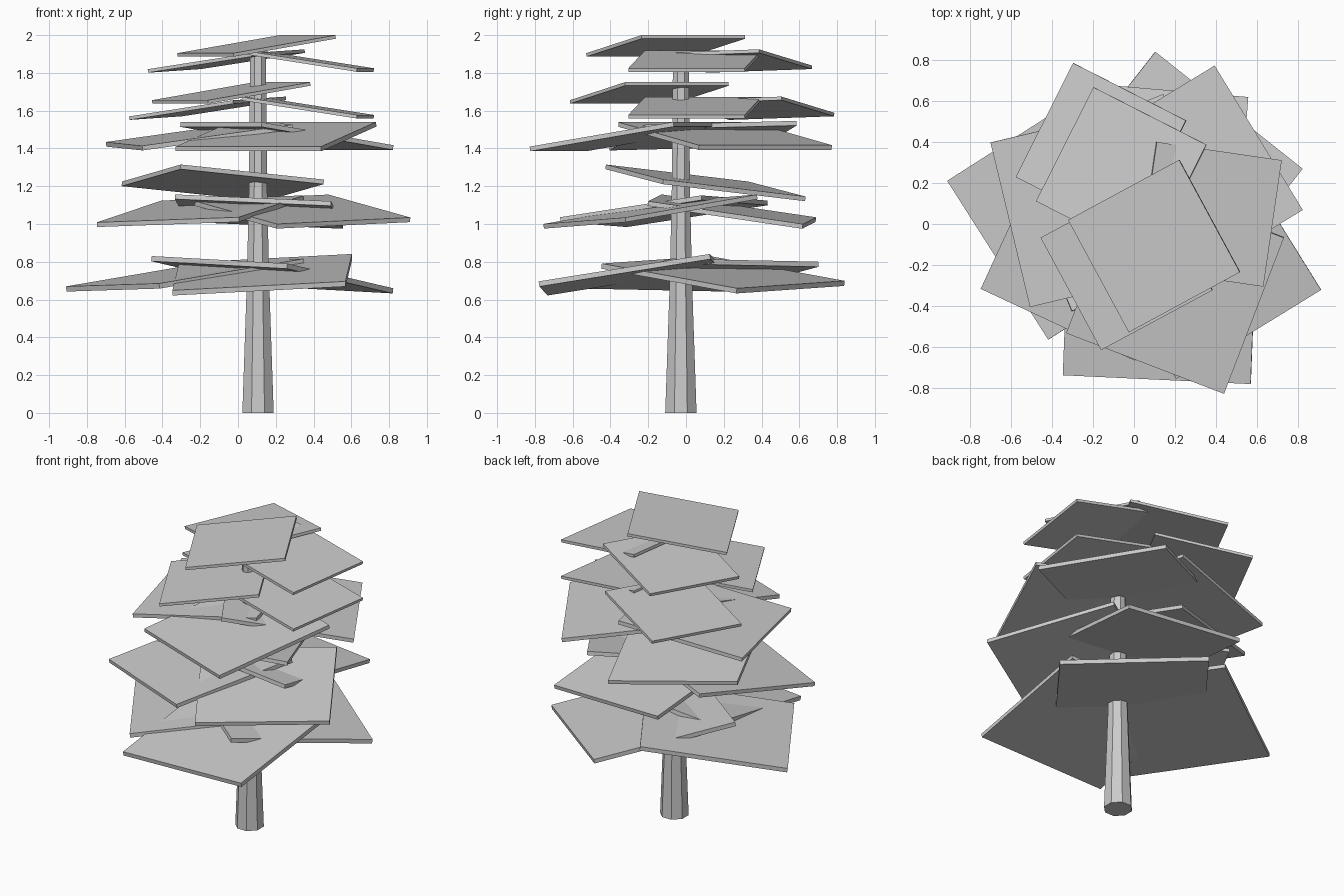
import bpy, bmesh
from math import radians, cos, sin, pi
from mathutils import Matrix, Vector

if "Cube" in bpy.data.objects:
    bpy.data.objects.remove(bpy.data.objects["Cube"])


def finish(bm, name):
    bmesh.ops.recalc_face_normals(bm, faces=bm.faces)
    mesh = bpy.data.meshes.new(name)
    bm.to_mesh(mesh)
    bm.free()
    obj = bpy.data.objects.new(name, mesh)
    bpy.context.collection.objects.link(obj)
    return obj


def trunk(x, y, profile, sides=8):
    """Tapered octagonal trunk; profile holds (height, flat radius)."""
    bm = bmesh.new()
    rings = []
    for z, r in profile:
        r /= cos(pi / sides)
        angles = [2 * pi * (i + 0.5) / sides for i in range(sides)]
        rings.append([bm.verts.new((x + r * cos(a), y + r * sin(a), z)) for a in angles])
    for low, high in zip(rings, rings[1:]):
        for i in range(sides):
            j = (i + 1) % sides
            bm.faces.new((low[i], low[j], high[j], high[i]))
    bm.faces.new(rings[0])
    bm.faces.new(rings[-1])
    return finish(bm, "trunk")


def foliage_slab(name, size, x, y, z, yaw, droop, roll):
    """Square slab, top centre at (x, y, z), drooping towards its yaw direction."""
    thick = 0.03 * size
    rot = (Matrix.Rotation(radians(yaw), 4, 'Z') @ Matrix.Rotation(radians(droop), 4, 'Y')
           @ Matrix.Rotation(radians(roll), 4, 'X'))
    mat = (Matrix.Translation((x, y, z)) @ rot @ Matrix.Translation((0, 0, -thick / 2))
           @ Matrix.Diagonal((size, size, thick, 1)))
    bm = bmesh.new()
    bmesh.ops.create_cube(bm, size=1, matrix=mat)
    return finish(bm, name)


trunk(0.106, -0.027, [(0, 0.083), (0.7, 0.059), (1.2, 0.048), (1.9, 0.042)])

# Foliage tiers, bottom to top: slab size, then x, y, z, yaw, droop, roll
tiers = [
    (0.918, [(-0.282, 0.068, 0.743, 212.6, 8.2, 1.0),
             (0.128, -0.306, 0.745, 267.8, 9.1, 3.0),
             (0.183, 0.197, 0.745, 51.9, 8.2, 2.5)]),
    (0.83, [(-0.20, -0.118, 1.08, 245.3, 8.0, 1.9),
            (0.342, -0.19, 1.078, 301.9, 8.4, 2.4),
            (0.112, 0.245, 1.078, 85.5, 8.4, 2.5)]),
    (0.82, [(-0.08, 0.105, 1.23, 112.5, 6.3, 5.6)]),
    (0.825, [(-0.206, 0.09, 1.48, 193.3, 7.8, -1.4),
             (0.26, 0.208, 1.478, 31.4, 8.5, 0),
             (0.20, -0.30, 1.475, 249.0, 9.1, 0)]),
    (0.623, [(-0.037, -0.195, 1.703, 208.3, 8.8, 0),
             (-0.162, 0.367, 1.622, 153.0, 7.9, -1.8),
             (0.371, 0.047, 1.625, -8.3, 8.8, 0)]),
    (0.623, [(0.097, -0.108, 1.952, 208.4, 8.8, 0),
             (-0.063, 0.249, 1.872, 153.0, 7.9, -1.8),
             (0.371, 0.047, 1.872, -8.3, 8.8, 0)]),
]
for t, (size, slabs) in enumerate(tiers, 1):
    for s, params in enumerate(slabs, 1):
        foliage_slab(f"foliage_tier{t}_slab{s}", size, *params)
